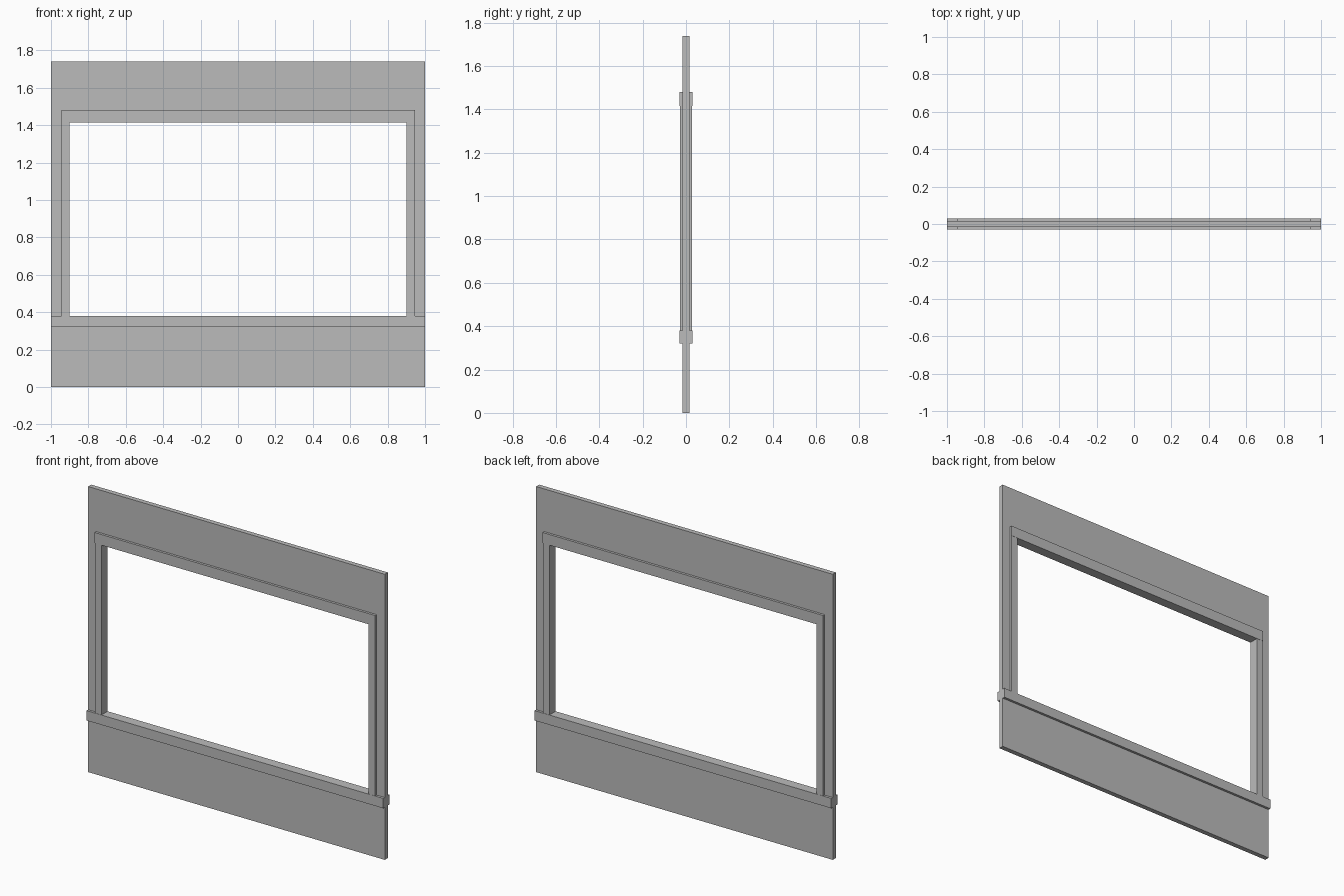
import bpy

cube = bpy.data.objects.get("Cube")
if cube:
    bpy.data.objects.remove(cube)

grey = bpy.data.materials.new("plain grey")
grey.use_nodes = True
colour = (0.5, 0.5, 0.5, 1)
grey.diffuse_color = colour
grey.node_tree.nodes["Principled BSDF"].inputs["Base Color"].default_value = colour


def finish(obj, name):
    obj.name = name
    obj.data.name = name
    obj.data.materials.clear()
    obj.data.materials.append(grey)
    return obj


def box(name, x, z, depth):
    """Box spanning x and z ranges, centred on y = 0."""
    bpy.ops.mesh.primitive_cube_add(size=1)
    obj = bpy.context.object
    obj.location = ((x[0] + x[1]) / 2, 0, (z[0] + z[1]) / 2)
    obj.scale = (x[1] - x[0], depth, z[1] - z[0])
    bpy.ops.object.transform_apply(location=True, rotation=False, scale=True)
    return finish(obj, name)


HEIGHT = 1.74
SILL_LOW, SILL_TOP = 0.32, 0.38
HEAD_LOW, HEAD_TOP = 1.415, 1.48
JAMB_IN, JAMB_OUT = 0.9, 0.945
WALL, TRIM = 0.03, 0.06

# Wall panel: one slab with a window opening right through it
outer = [(-1, 0), (1, 0), (1, HEIGHT), (-1, HEIGHT)]
inner = [(-JAMB_OUT, SILL_LOW), (JAMB_OUT, SILL_LOW),
         (JAMB_OUT, HEAD_TOP), (-JAMB_OUT, HEAD_TOP)]
verts = [(x, y, z) for y in (-WALL / 2, WALL / 2)
         for ring in (outer, inner) for x, z in ring]
faces = []
for i in range(4):
    j = (i + 1) % 4
    faces += [(i, j, j + 4, i + 4),
              (j + 8, i + 8, i + 12, j + 12),
              (j, i, i + 8, j + 8),
              (i + 4, j + 4, j + 12, i + 12)]
mesh = bpy.data.meshes.new("wall_panel")
mesh.from_pydata(verts, [], faces)
wall = bpy.data.objects.new("wall_panel", mesh)
bpy.context.collection.objects.link(wall)
finish(wall, "wall_panel")

# Window frame standing proud of both wall faces
box("window_sill", (-1, 1), (SILL_LOW, SILL_TOP), TRIM)
box("window_header", (-JAMB_OUT, JAMB_OUT), (HEAD_LOW, HEAD_TOP), TRIM)
box("left_jamb", (JAMB_IN, JAMB_OUT), (SILL_TOP, HEAD_LOW), TRIM - 0.003)
box("right_jamb", (-JAMB_OUT, -JAMB_IN), (SILL_TOP, HEAD_LOW), TRIM - 0.003)
